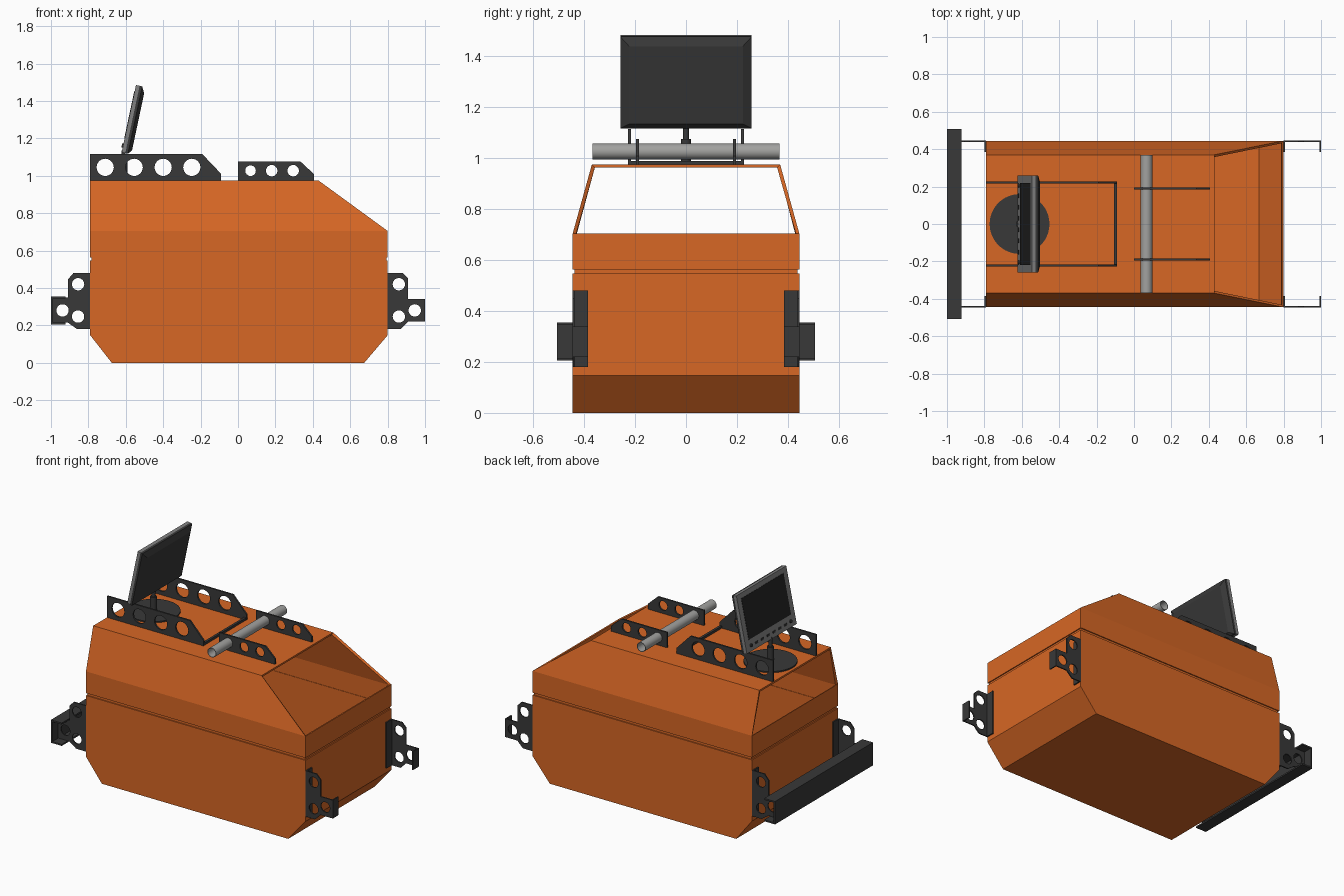
import bpy, bmesh, math
from mathutils import Matrix, Vector

if "Cube" in bpy.data.objects:
    bpy.data.objects.remove(bpy.data.objects["Cube"])


def mat(name, c):
    m = bpy.data.materials.new(name)
    m.diffuse_color = (*c, 1)
    m.use_nodes = True
    m.node_tree.nodes["Principled BSDF"].inputs["Base Color"].default_value = m.diffuse_color
    return m


ORANGE = mat("orange paint", (0.68, 0.135, 0.018))
DARK = mat("dark metal", (0.04, 0.04, 0.04))
TUBE = mat("tube grey", (0.36, 0.36, 0.35))
BEZEL = mat("bezel grey", (0.22, 0.22, 0.22))
SCREEN = mat("screen black", (0.018, 0.018, 0.018))


def add(name, bm, m):
    bmesh.ops.recalc_face_normals(bm, faces=bm.faces)
    me = bpy.data.meshes.new(name)
    bm.to_mesh(me)
    bm.free()
    me.materials.append(m)
    ob = bpy.data.objects.new(name, me)
    bpy.context.collection.objects.link(ob)
    return ob


def box(name, lo, hi, m, M=Matrix()):
    bm = bmesh.new()
    bmesh.ops.create_cube(bm, size=1)
    for v in bm.verts:
        v.co = M @ Vector([a + (b - a) * (c + 0.5) for a, b, c in zip(lo, hi, v.co)])
    return add(name, bm, m)


def cyl(name, r, z0, z1, m, M=Matrix(), seg=32):
    bm = bmesh.new()
    bmesh.ops.create_cone(bm, cap_ends=True, segments=seg, radius1=r, radius2=r, depth=z1 - z0,
                          matrix=M @ Matrix.Translation((0, 0, (z0 + z1) / 2)))
    ob = add(name, bm, m)
    for p in ob.data.polygons:
        p.use_smooth = len(p.vertices) == 4
    return ob


def plate(name, outline, holes, y, t, m):
    """Flat plate in the xz plane with round holes (x, z, r), thickness t."""
    cu = bpy.data.curves.new(name, 'CURVE')
    cu.dimensions, cu.fill_mode, cu.extrude = '2D', 'BOTH', t / 2
    loops = [outline] if outline else []
    for hx, hz, r in holes:
        loops.append([(hx + r * math.cos(i * math.pi / 14), hz + r * math.sin(i * math.pi / 14))
                      for i in range(28)])
    for pts in loops:
        s = cu.splines.new('POLY')
        s.points.add(len(pts) - 1)
        for p, (px, pz) in zip(s.points, pts):
            p.co = (px, pz, 0, 1)
        s.use_cyclic_u = True
    tmp = bpy.data.objects.new(name + "_curve", cu)
    bpy.context.collection.objects.link(tmp)
    dg = bpy.context.evaluated_depsgraph_get()
    me = bpy.data.meshes.new_from_object(tmp.evaluated_get(dg))
    bm = bmesh.new()
    bm.from_mesh(me)
    bpy.data.objects.remove(tmp)
    bmesh.ops.remove_doubles(bm, verts=bm.verts, dist=1e-5)
    bm.transform(Matrix.Translation((0, y, 0)) @ Matrix.Rotation(math.pi / 2, 4, 'X'))
    for f in bm.faces:
        f.smooth = False
        f.material_index = 0
    return add(name, bm, m)


def shell(name, rings, bottom=False, top=False, window=False, t=0.012):
    """Rectangular rings (z, xmin, xmax, half y) joined into a thin-walled shell."""
    bm = bmesh.new()
    rv = [[bm.verts.new((x, y, z)) for x, y in ((a, -h), (b, -h), (b, h), (a, h))]
          for z, a, b, h in rings]
    for k in range(len(rv) - 1):
        for i in range(4):
            # the last band stays open at both ends when it holds the windows
            if window and k == len(rv) - 2 and i in (1, 3):
                continue
            j = (i + 1) % 4
            bm.faces.new((rv[k][i], rv[k][j], rv[k + 1][j], rv[k + 1][i]))
    if bottom:
        bm.faces.new(rv[0][::-1])
    if top:
        bm.faces.new(rv[-1])
    ob = add(name, bm, ORANGE)
    s = ob.modifiers.new("wall", 'SOLIDIFY')
    s.thickness, s.offset, s.use_even_offset = t, -1, True
    return ob


# Hollow body: tub, recessed seam, cover open at both ends
X0, X1, H = -0.79, 0.80, 0.445
shell("lower_tub", [(0, -0.675, 0.675, H), (0.147, X0, X1, H), (0.547, X0, X1, H)], bottom=True)
shell("seam_band", [(0.535, X0 + .007, X1 - .007, H - .007), (0.575, X0 + .007, X1 - .007, H - .007)], t=0.008)
shell("upper_cover", [(0.563, X0, X1, H), (0.705, X0, X1, H), (0.975, X0, 0.43, 0.37)],
      top=True, window=True)

# Corner brackets with flanges
rear = [(-.79, .18), (-.86, .18), (-.91, .215), (-.995, .215), (-.995, .35), (-.91, .35),
        (-.91, .445), (-.88, .48), (-.79, .48)]
front = [(.80, .18), (.87, .18), (.91, .22), (.995, .22), (.995, .34), (.91, .34),
         (.91, .45), (.88, .48), (.80, .48)]
for s, side in ((-1, "front"), (1, "back")):
    y = s * 0.442
    ya, yb = sorted((s * 0.385, s * 0.446))
    plate("left_bracket_" + side, rear,
          [(-.855, .42, .033), (-.855, .247, .033), (-.938, .28, .033)], y, 0.008, DARK)
    plate("right_bracket_" + side, front,
          [(.86, .42, .033), (.86, .247, .033), (.945, .28, .033)], y, 0.008, DARK)
    box("left_flange_" + side, (-.798, ya, .18), (-.79, yb, .48), DARK)
    box("right_flange_" + side, (.80, ya, .18), (.808, yb, .48), DARK)
    box("right_tab_flange_" + side, (.991, ya, .22), (.999, yb, .34), DARK)

# Channel-shaped bumper, open towards the body
box("bumper_web", (-1.0, -.507, .205), (-.99, .507, .355), DARK)
for z in (.205, .345):
    box("bumper_lip", (-.99, -.507, z), (-.922, .507, z + .01), DARK)

# Roof rails
for s in (-1, 1):
    plate("long_roof_rail", [(-.79, .975), (-.09, .975), (-.09, 1.01), (-.19, 1.115), (-.79, 1.115)],
          [(x, 1.045, .046) for x in (-.71, -.555, -.40, -.247)], s * .222, 0.011, DARK)
    plate("short_roof_rail", [(0, .975), (.405, .975), (.405, 1.01), (.335, 1.075), (0, 1.075)],
          [(x, 1.027, .0305) for x in (.067, .18, .295)], s * .19, 0.011, DARK)
box("rail_cross_strip", (-.108, -.222, .975), (-.092, .222, .99), DARK)

# Hollow cross tube
bm = bmesh.new()
N = 32
prof = [(.031, -.368), (.031, .368), (.028, .368), (.028, -.368)]
tv = [[bm.verts.new((.067 + r * math.cos(2 * math.pi * i / N), y, 1.027 + r * math.sin(2 * math.pi * i / N)))
       for r, y in prof] for i in range(N)]
for i in range(N):
    for k in range(4):
        j, l = (i + 1) % N, (k + 1) % 4
        f = bm.faces.new((tv[i][k], tv[j][k], tv[j][l], tv[i][l]))
        f.smooth = k in (0, 2)
        for e in f.edges:
            e.smooth = False if abs(e.verts[0].co.y - e.verts[1].co.y) < 1e-6 else True
add("cross_tube", bm, TUBE)

# Monitor stand
P = Matrix.Translation((-.612, 0, 0))
cyl("stand_disc", .16, .975, .983, DARK, P, 48)
cyl("stand_collar", .02, .983, 1.075, DARK, P, 20)
cyl("stand_post", .011, 1.075, 1.135, DARK, P, 16)

# Monitor, leaning back, screen facing -x
M = Matrix.Translation((-.622, 0, 1.125)) @ Matrix.Rotation(math.radians(12), 4, 'Y')
W, T = 0.258, 0.368
box("monitor_bezel", (0, -W, 0), (.02, W, T), BEZEL, M)
box("monitor_case", (.02, -W, 0), (.034, W, T), DARK, M)
bm = bmesh.new()
bmesh.ops.create_cube(bm, size=1)
for v in bm.verts:
    back = v.co.x > 0
    d = 0.035 if back else 0
    v.co = M @ Vector((.052 if back else .034, math.copysign(W - d, v.co.y),
                       T - d if v.co.z > 0 else d * .6))
add("monitor_back", bm, DARK)
box("monitor_screen", (-.002, -.218, .075), (.001, .218, T - .032), SCREEN, M)
for i in range(6):
    y = -.15 + i * .06
    box("monitor_button", (-.005, y - .012, .028), (.001, y + .012, .04), DARK, M)
for y in (-.205, .205):
    cyl("monitor_knob", .011, -.001, .007, DARK,
        M @ Matrix.Translation((0, y, .036)) @ Matrix.Rotation(-math.pi / 2, 4, 'Y'), 16)
